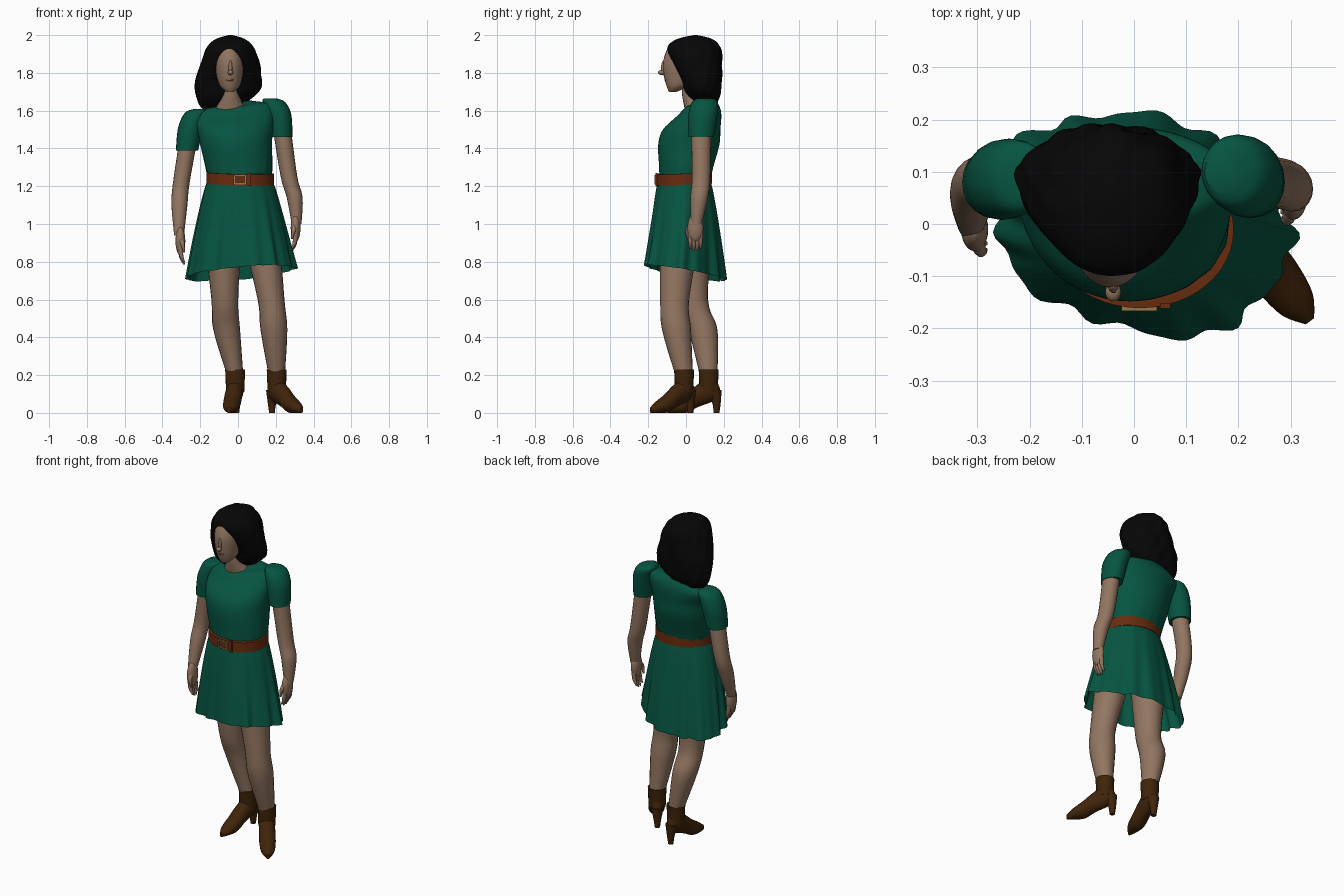
import bpy
import bmesh
from math import sin, cos, pi, copysign
from mathutils import Vector

if "Cube" in bpy.data.objects:
    bpy.data.objects.remove(bpy.data.objects["Cube"], do_unlink=True)

parts = []


def material(name, red, green, blue):
    mat = bpy.data.materials.new(name)
    mat.use_nodes = True
    colour = (red, green, blue, 1)
    mat.diffuse_color = colour
    bsdf = next(node for node in mat.node_tree.nodes if node.type == "BSDF_PRINCIPLED")
    bsdf.inputs["Base Color"].default_value = colour
    return mat


skin = material("skin", .29, .18, .12)
lip_red = material("lip", .17, .08, .055)
hair_black = material("black hair", .002, .002, .002)
dress_green = material("green cloth", .002, .09, .052)
belt_brown = material("belt leather", .14, .025, .005)
boot_brown = material("boot leather", .05, .017, .003)
brass = material("brass", .3, .18, .07)


def add_object(name, bm, mat):
    bmesh.ops.recalc_face_normals(bm, faces=bm.faces[:])
    mesh = bpy.data.meshes.new(name)
    bm.to_mesh(mesh)
    bm.free()
    mesh.materials.append(mat)
    obj = bpy.data.objects.new(name, mesh)
    bpy.context.collection.objects.link(obj)
    parts.append(obj)


def bridge(name, loops, mat, open_end=False):
    """Join a series of closed loops into one surface."""
    bm = bmesh.new()
    rows = [[bm.verts.new(point) for point in loop] for loop in loops]
    count = len(rows[0])
    for low, high in zip(rows, rows[1:]):
        for i in range(count):
            j = (i + 1) % count
            bm.faces.new((low[i], low[j], high[j], high[i]))
    bm.faces.new(rows[0])
    if not open_end:
        bm.faces.new(rows[-1])
    add_object(name, bm, mat)


def smooth_path(rows, steps):
    """Catmull-Rom interpolation of tuples of numbers."""
    result = []
    for k in range(len(rows) - 1):
        before, start = rows[max(k - 1, 0)], rows[k]
        end, after = rows[k + 1], rows[min(k + 2, len(rows) - 1)]
        for step in range(steps):
            t = step / steps
            result.append([q + t / 2 * (r - p + t * (2 * p - 5 * q + 4 * r - s
                           + t * (3 * (q - r) + s - p)))
                           for p, q, r, s in zip(before, start, end, after)])
    return result + [list(rows[-1])]


def loft(name, rings, mat, sides=24, warp=None, steps=5, open_end=False):
    """Each ring: x, y, z, half width, half depth, then optional tilt and pitch."""
    rings = [tuple(ring) + (0,) * (7 - len(ring)) for ring in rings]
    loops = []
    for x, y, z, rx, ry, tilt, pitch in smooth_path(rings, steps):
        loop = []
        for i in range(sides):
            angle = 2 * pi * i / sides
            dx, dy = rx * cos(angle), ry * sin(angle)
            if warp:
                dx, dy = warp(dx, dy, z, angle)
            loop.append(Vector((x + dx, y + dy, z + tilt * dx + pitch * dy)))
        loops.append(loop)
    bridge(name, loops, mat, open_end)


def limb(name, points, radii, mat, depth=1.0, sides=20):
    """Round tube through the points, one radius for each."""
    loft(name, [(*point, r, r * depth) for point, r in zip(points, radii)], mat, sides)


def ellipsoid(name, centre, radii, mat):
    bm = bmesh.new()
    bmesh.ops.create_uvsphere(bm, u_segments=24, v_segments=16, radius=1)
    bmesh.ops.scale(bm, vec=radii, verts=bm.verts)
    bmesh.ops.translate(bm, vec=centre, verts=bm.verts)
    add_object(name, bm, mat)


def box(name, centre, size, mat):
    bm = bmesh.new()
    bmesh.ops.create_cube(bm, size=1)
    bmesh.ops.scale(bm, vec=size, verts=bm.verts)
    bmesh.ops.translate(bm, vec=centre, verts=bm.verts)
    add_object(name, bm, mat)


# Bodice, gathered a little at the waist
def gathers(dx, dy, z, angle):
    swell = 1 + .08 * max(0, 1.4 - z) * sin(17 * angle)
    return dx * swell, dy * swell


loft("bodice", [
    (.01, -.01, 1.2, .16, .13), (.005, 0, 1.3, .177, .143), (-.01, .015, 1.42, .19, .162),
    (-.015, .03, 1.5, .2, .152), (-.02, .07, 1.57, .21, .117, .1),
    (-.03, .09, 1.615, .195, .09, .13), (-.04, .08, 1.64, .08, .07, .1, .35)],
    dress_green, sides=68, warp=gathers)


# Pleated skirt with a swinging hem
def pleats(dx, dy, z, angle):
    drop = max(0, 1.25 - z) * 2
    swell = 1 + drop * (.03 * sin(13 * angle + .6) + .035 * sin(5 * angle + 1)
                        + .02 * sin(19 * angle))
    return dx * swell, dy * swell - .14 * drop * dx


skirt_rings = []
for step in range(9):
    drop = step / 8
    flare = drop ** .8
    skirt_rings.append((.01, .01 * (drop - 1), 1.25 - .51 * drop, .165 + .12 * flare,
                        .135 + .075 * flare, .07 * drop ** 2, -.16 * drop ** 2))
loft("skirt", skirt_rings, dress_green, sides=120, warp=pleats, steps=2, open_end=True)

# Belt and buckle
loft("belt", [(.012, -.012, z, .179, .149, -.02, .04) for z in (1.21, 1.27)],
     belt_brown, sides=48, steps=1)
for side in (-1, 1):
    box("buckle_upright", (.01 + side * .03, -.162, 1.235), (.008, .01, .05), brass)
    box("buckle_bar", (.01, -.162, 1.235 + side * .022), (.06, .01, .007), brass)
box("belt_loop", (.06, -.157, 1.235), (.02, .01, .07), belt_brown)


# Puffed sleeves, arms and hands
def arm(side, sleeve, bones, palm):
    limb(side + "_sleeve", sleeve, (.035, .06, .067, .059), dress_green, depth=1.15)
    limb(side + "_arm", bones, (.048, .044, .042, .026), skin, depth=1.1)
    ellipsoid(side + "_palm", palm, (.026, .042, .075), skin)
    inward = Vector((copysign(1, -palm.x), 0, 0))
    down = Vector((0, 0, -1))
    for i in range(4):
        knuckle = palm + down * .03 + Vector((0, (i - 1.5) * .018, 0))
        reach = .1 - abs(i - 1.5) * .012
        limb(side + "_finger", (knuckle, knuckle + down * reach * .6 + inward * .005,
                                knuckle + down * reach + inward * .02),
             (.013, .011, .005), skin, sides=10)
    wrist = palm - down * .04
    thumb_bend = palm + Vector((0, -.04, -.01)) + inward * .01
    limb(side + "_thumb", (wrist, thumb_bend, thumb_bend + down * .05 + inward * .01),
         (.015, .012, .005), skin, sides=10)


arm("right",
    ((-.19, .09, 1.61), (-.22, .09, 1.59), (-.25, .085, 1.51), (-.27, .08, 1.39)),
    ((-.26, .08, 1.46), (-.3, .08, 1.22), (-.31, .05, 1.1), (-.312, 0, .94)),
    Vector((-.305, -.01, .91)))
arm("left",
    ((.17, .1, 1.665), (.19, .1, 1.645), (.215, .09, 1.58), (.23, .08, 1.46)),
    ((.23, .08, 1.52), (.27, .08, 1.25), (.3, .07, 1.14), (.31, .055, 1)),
    Vector((.305, .05, .98)))

# Foot sections: distance ahead of the ankle, underside, top, half width
foot_sections = [(-.06, .09, .13, .015), (-.02, .06, .2, .042), (.06, .03, .15, .046),
                 (.12, 0, .1, .046), (.18, 0, .06, .036), (.22, 0, .03, .01)]


# Legs with heeled ankle boots
def leg(side, hip, knee, calf, ankle, heading):
    limb(side + "_leg", (hip, knee, calf, ankle), (.1, .071, .071, .043), skin, depth=1.08)
    ahead = Vector(heading).normalized()
    across = Vector((-ahead.y, ahead.x, 0))
    up = Vector((0, 0, 1))
    ground = Vector((ankle[0], ankle[1], 0))
    loops = []
    for distance, low, high, width in smooth_path(foot_sections, 4):
        loop = []
        for i in range(20):
            angle = 2 * pi * i / 20
            height = (low + high) / 2 + (high - low) / 2 * sin(angle)
            loop.append(ground + ahead * distance + across * width * cos(angle)
                        + up * max(0, height))
        loops.append(loop)
    bridge(side + "_boot_foot", loops, boot_brown)
    limb(side + "_boot_shaft", (ground + up * .11, ground + up * .23), (.048, .053), boot_brown)
    heel = ground - ahead * .042
    limb(side + "_boot_heel", (heel + ahead * .01 + up * .12, heel + up * .05, heel),
         (.037, .022, .015), boot_brown)


leg("right", (-.08, .03, .95), (-.07, .04, .6), (-.06, .09, .44), (-.015, .12, .2), (-.15, -1, 0))
leg("left", (.12, -.03, .95), (.175, -.06, .6), (.19, -.05, .44), (.205, -.01, .2), (.6, -.8, 0))

# Neck, head and face
loft("neck", [(-.04, .03, 1.75, .048, .05), (-.04, .03, 1.68, .048, .05),
              (-.04, .06, 1.6, .085, .065)], skin)
loft("head", [
    (-.042, -.07, 1.7, .02, .02), (-.043, -.045, 1.73, .052, .058),
    (-.045, -.025, 1.79, .07, .093), (-.045, -.012, 1.87, .077, .107),
    (-.045, 0, 1.95, .06, .085), (-.045, .01, 1.97, .03, .04)], skin, sides=32)
ellipsoid("nose_bridge", (-.04, -.118, 1.825), (.01, .014, .04), skin)
ellipsoid("nose_tip", (-.04, -.13, 1.802), (.015, .018, .013), skin)
ellipsoid("lips", (-.042, -.108, 1.763), (.022, .006, .006), lip_red)


# Wavy shoulder-length hair, calmer around the face
def waves(dx, dy, z, angle):
    ripple = .03 * sin(7 * angle + 18 * z) + .025 * sin(13 * angle - 40 * z)
    swell = 1 + ripple * (.55 + .45 * sin(angle))
    return dx * swell, dy * swell


loft("hair", [
    (-.06, .1, 1.63, .12, .06, .2), (-.05, .09, 1.68, .165, .09, .15),
    (-.05, .08, 1.76, .175, .11), (-.042, .05, 1.87, .15, .137), (-.04, .04, 1.94, .12, .137),
    (-.04, .045, 1.98, .075, .09), (-.04, .05, 2, .01, .01)], hair_black, sides=64, warp=waves)

# Smooth shading with crisp edges kept
bpy.ops.object.select_all(action="DESELECT")
for obj in parts:
    obj.select_set(True)
bpy.context.view_layer.objects.active = parts[0]
bpy.ops.object.shade_smooth_by_angle(angle=pi / 4)
